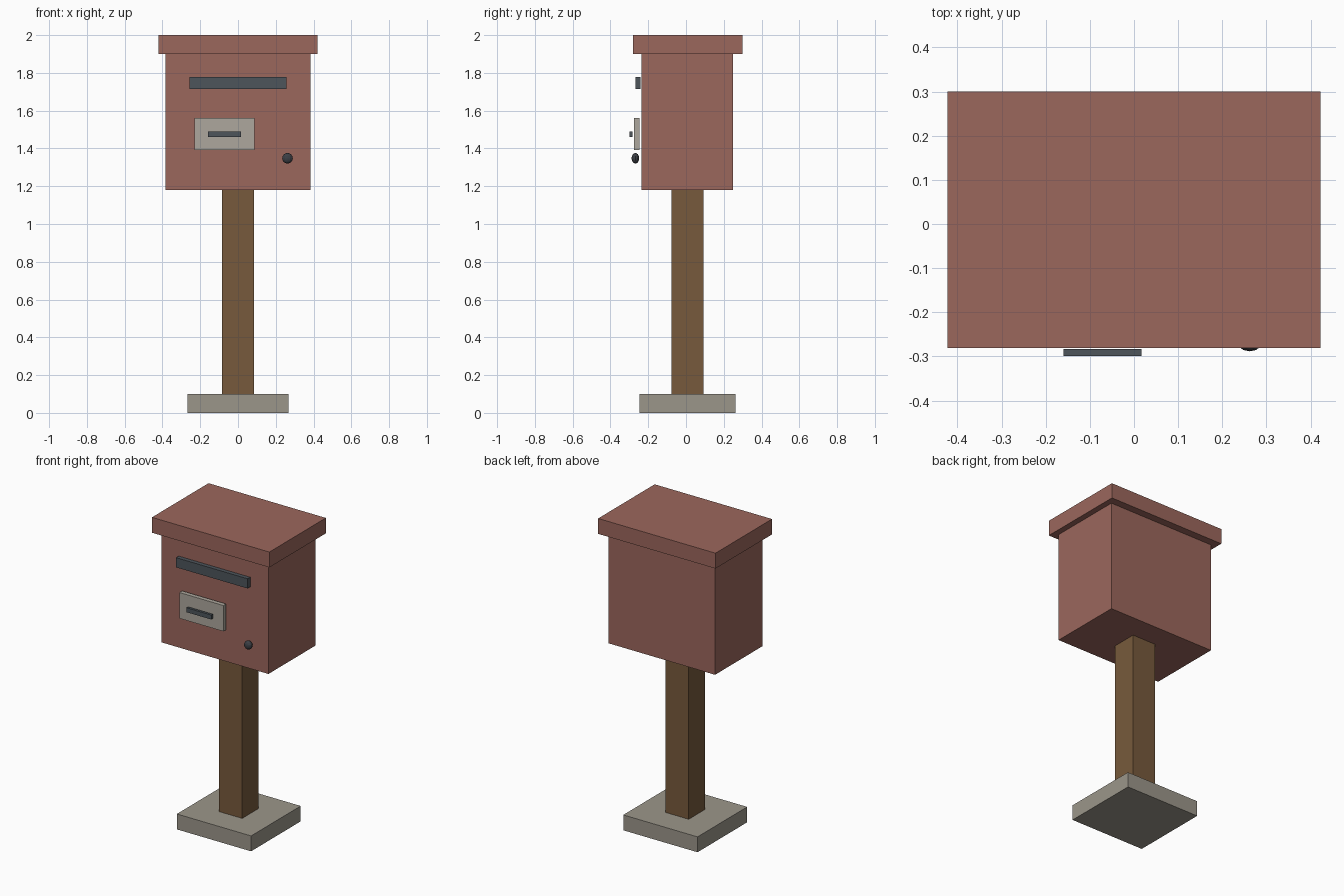
import bpy

if "Cube" in bpy.data.objects:
    bpy.data.objects.remove(bpy.data.objects["Cube"])


def material(name, rgb):
    m = bpy.data.materials.new(name)
    m.diffuse_color = (*rgb, 1)
    m.use_nodes = True
    m.node_tree.nodes["Principled BSDF"].inputs["Base Color"].default_value = m.diffuse_color
    return m


red = material("red_paint", (0.33, 0.135, 0.108))
wood = material("wood", (0.185, 0.102, 0.045))
stone = material("stone", (0.33, 0.305, 0.255))
plate_grey = material("plate_grey", (0.42, 0.39, 0.34))
dark = material("dark_metal", (0.075, 0.09, 0.105))
black = material("knob_metal", (0.045, 0.05, 0.06))


def box(name, x, y, z, mat):
    """Box spanning the given (min, max) ranges."""
    spans = (x, y, z)
    bpy.ops.mesh.primitive_cube_add(size=1, location=[(a + b) / 2 for a, b in spans])
    o = bpy.context.object
    o.name = name
    o.scale = [b - a for a, b in spans]
    bpy.ops.object.transform_apply(location=False, rotation=False, scale=True)
    o.data.materials.append(mat)
    return o


# Foot and post
box("base_slab", (-0.267, 0.267), (-0.247, 0.263), (0, 0.10), stone)
box("post", (-0.084, 0.084), (-0.077, 0.092), (0.10, 1.18), wood)

# Mailbox body and overhanging lid
box("box_body", (-0.384, 0.384), (-0.236, 0.25), (1.18, 1.90), red)
box("lid", (-0.422, 0.422), (-0.281, 0.30), (1.90, 2.0), red)

# Front fittings, standing just clear of the body
box("mail_slot", (-0.257, 0.257), (-0.268, -0.241), (1.714, 1.777), dark)
box("label_plate", (-0.23, 0.087), (-0.274, -0.246), (1.392, 1.56), plate_grey)
box("plate_handle", (-0.16, 0.017), (-0.299, -0.283), (1.46, 1.489), dark)

# Flattened round knob
bpy.ops.mesh.primitive_uv_sphere_add(segments=12, ring_count=8, radius=0.028,
                                     location=(0.262, -0.268, 1.348))
knob = bpy.context.object
knob.name = "lock_knob"
knob.scale = (1, 0.72, 1)
bpy.ops.object.transform_apply(location=False, rotation=False, scale=True)
knob.data.materials.append(black)
